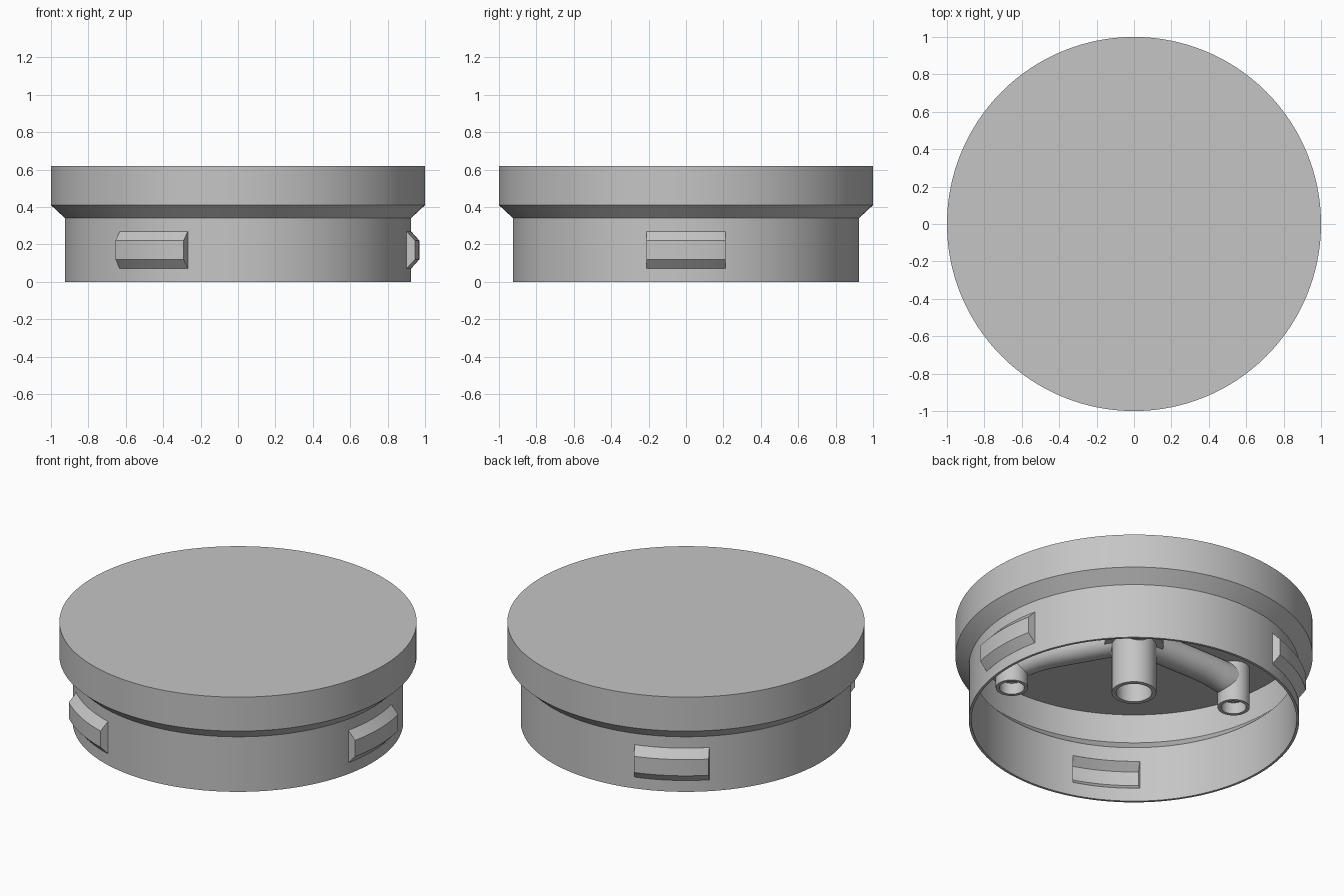
import bpy, bmesh, math
from mathutils import Matrix

cube = bpy.data.objects.get("Cube")
if cube:
    bpy.data.objects.remove(cube, do_unlink=True)

GREY = (0.56, 0.56, 0.56, 1)
grey = bpy.data.materials.new("plain grey")
grey.use_nodes = True
grey.diffuse_color = GREY
grey.node_tree.nodes["Principled BSDF"].inputs["Base Color"].default_value = GREY


def finish(name, bm, matrix=None):
    """Turn a bmesh into a named, coloured object."""
    bmesh.ops.remove_doubles(bm, verts=bm.verts, dist=1e-5)
    bmesh.ops.recalc_face_normals(bm, faces=bm.faces)
    if matrix:
        bm.transform(matrix)
    mesh = bpy.data.meshes.new(name)
    bm.to_mesh(mesh)
    bm.free()
    mesh.materials.append(grey)
    obj = bpy.data.objects.new(name, mesh)
    bpy.context.collection.objects.link(obj)
    return obj


def lathe(name, profile, steps, matrix=None):
    """Spin a closed (radius, height) profile about z."""
    bm = bmesh.new()
    verts = [bm.verts.new((r, 0, z)) for r, z in profile]
    edges = [bm.edges.new((v, verts[i - 1])) for i, v in enumerate(verts)]
    bmesh.ops.spin(bm, geom=verts + edges, cent=(0, 0, 0), axis=(0, 0, 1),
                   angle=math.tau, steps=steps)
    return finish(name, bm, matrix)


def loft(name, rings, matrix):
    """Skin a row of equal rings and cap both ends."""
    bm = bmesh.new()
    rows = [[bm.verts.new(p) for p in ring] for ring in rings]
    for a, b in zip(rows, rows[1:]):
        for i in range(len(a)):
            bm.faces.new((a[i - 1], a[i], b[i], b[i - 1]))
    bm.faces.new(rows[0])
    bm.faces.new(rows[-1])
    return finish(name, bm, matrix)


def curved_pad(name, profile, half, matrix):
    """Pad that follows the wall, cut off straight at each end."""
    n = 12
    ys = [half * (2 * i / n - 1) for i in range(n + 1)]
    rings = [[(math.sqrt(r * r - y * y), y, z) for r, z in profile] for y in ys]
    return loft(name, rings, matrix)


def combine(target, other, operation):
    mod = target.modifiers.new(operation, "BOOLEAN")
    mod.operation = operation
    mod.solver = "EXACT"
    mod.object = other
    bpy.context.view_layer.objects.active = target
    bpy.ops.object.modifier_apply(modifier=mod.name)
    bpy.data.objects.remove(other, do_unlink=True)


def turn(degrees):
    return Matrix.Rotation(math.radians(degrees), 4, "Z")


# Hollow cap: thin wall, sloped shoulder and closed top
cap = lathe("cap_shell", [
    (0.925, 0), (0.925, 0.34), (1, 0.41), (1, 0.62), (0, 0.62),
    (0, 0.6), (0.985, 0.6), (0.985, 0.42), (0.91, 0.345), (0.91, 0)], 128)

# Three snap tabs, raised outside and hollow inside
PAD = [(0.915, 0.07), (0.925, 0.07), (0.97, 0.12),
       (0.97, 0.22), (0.925, 0.27), (0.915, 0.27)]
POCKET = [(0.895, 0.083), (0.91, 0.083), (0.955, 0.126),
          (0.955, 0.214), (0.91, 0.257), (0.895, 0.257)]
for angle in (0, 120, 240):
    combine(cap, curved_pad("tab", PAD, 0.21, turn(angle)), "UNION")
    combine(cap, curved_pad("tab_pocket", POCKET, 0.19, turn(angle)), "DIFFERENCE")
parts = [cap]

# Central tube with a thicker collar under the top
parts.append(lathe("center_tube", [
    (0.1, 0.58), (0.1, 0.175), (0.125, 0.175), (0.125, 0.48),
    (0.165, 0.48), (0.165, 0.61), (0, 0.61), (0, 0.58)], 64))

# Three outer tubes joined to the centre by rounded arms
ARM = [(0.105, 0.445), (0.48, 0.445), (0.56, 0.44), (0.62, 0.428),
       (0.66, 0.42), (0.728, 0.42)]
for i, angle in enumerate((60, 180, 300), 1):
    parts.append(lathe(f"outer_tube_{i}", [
        (0.07, 0.42), (0.07, 0.35), (0.09, 0.35), (0.09, 0.61),
        (0, 0.61), (0, 0.42)], 48,
        turn(angle) @ Matrix.Translation((0.728, 0, 0))))
    rings = []
    for r, bottom in ARM:
        mid, tall = (0.61 + bottom) / 2, (0.61 - bottom) / 2
        rings.append([(r, 0.085 * math.cos(k * math.tau / 32),
                       mid + tall * math.sin(k * math.tau / 32)) for k in range(32)])
    parts.append(loft(f"arm_{i}", rings, turn(angle)))

# Smooth round surfaces, keep edges crisp
bpy.ops.object.select_all(action="DESELECT")
for obj in parts:
    obj.select_set(True)
bpy.context.view_layer.objects.active = cap
bpy.ops.object.shade_smooth_by_angle(angle=math.radians(25))
